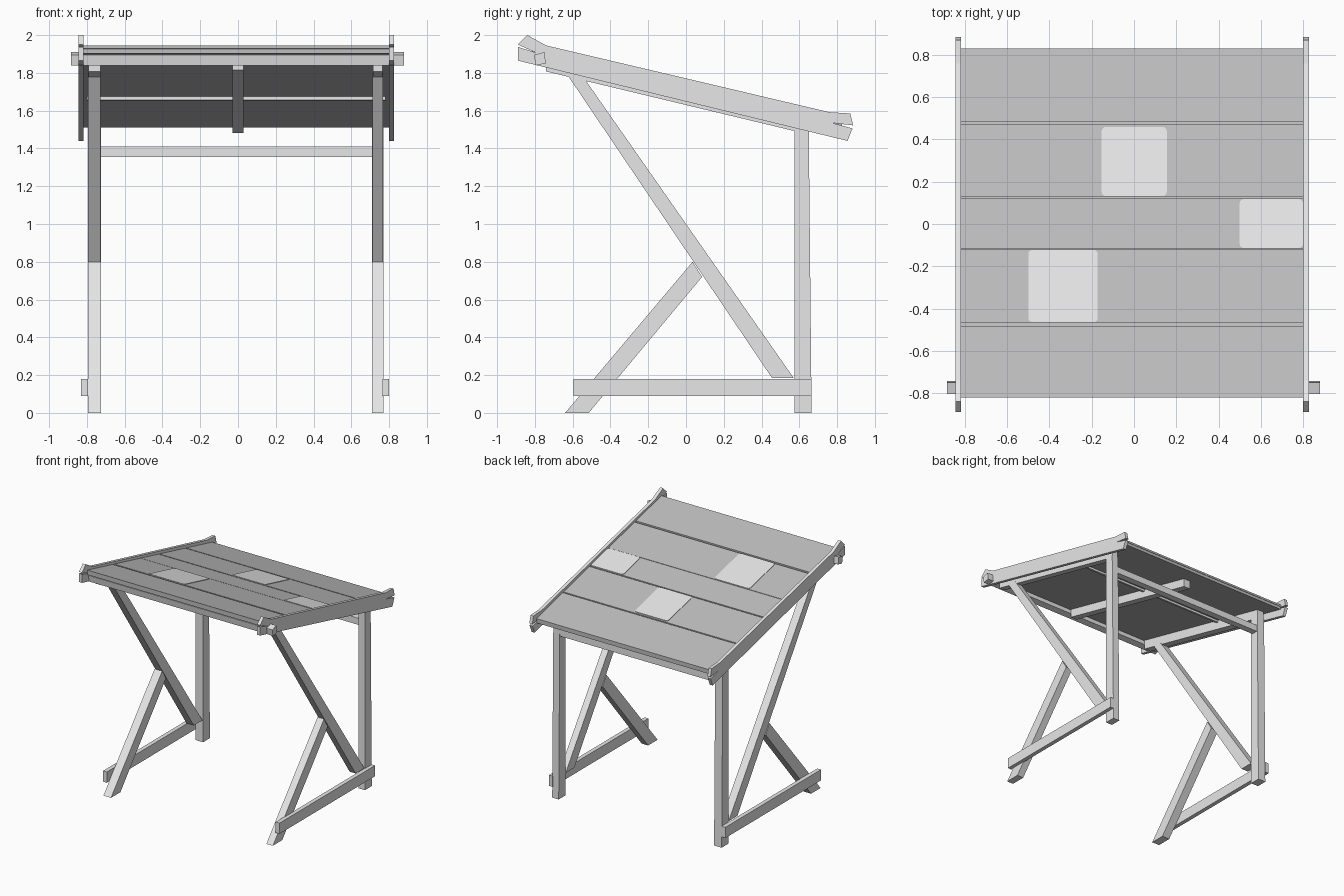
import bpy, bmesh, math

if "Cube" in bpy.data.objects:
    bpy.data.objects.remove(bpy.data.objects["Cube"])

def material(name, v):
    m = bpy.data.materials.new(name)
    m.diffuse_color = (v, v, v, 1)
    m.use_nodes = True
    m.node_tree.nodes["Principled BSDF"].inputs["Base Color"].default_value = m.diffuse_color
    return m

LIGHT = material("light wood", 0.8)
DARK = material("roof board grey", 0.52)

def roof_z(y):
    return 1.748 - 0.24 * y

def extrude_poly(name, pts, vec, mat):
    """Solid made by sweeping a polygon along a vector."""
    bm = bmesh.new()
    face = bm.faces.new([bm.verts.new(p) for p in pts])
    ext = bmesh.ops.extrude_face_region(bm, geom=[face])
    moved = [g for g in ext["geom"] if isinstance(g, bmesh.types.BMVert)]
    bmesh.ops.translate(bm, verts=moved, vec=vec)
    bmesh.ops.recalc_face_normals(bm, faces=bm.faces)
    me = bpy.data.meshes.new(name)
    bm.to_mesh(me)
    bm.free()
    me.materials.append(mat)
    ob = bpy.data.objects.new(name, me)
    bpy.context.collection.objects.link(ob)
    return ob

def side_part(name, x0, x1, yz, mat=LIGHT):
    return extrude_poly(name, [(x0, y, z) for y, z in yz], (x1 - x0, 0, 0), mat)

def rect(y0, y1, z0, z1):
    return [(y0, z0), (y1, z0), (y1, z1), (y0, z1)]

def sloped(y0, y1, top, bottom):
    """Profile following the roof slope, offsets measured from the roof top."""
    return [(y0, roof_z(y0) + bottom), (y1, roof_z(y1) + bottom),
            (y1, roof_z(y1) + top), (y0, roof_z(y0) + top)]

# Side rail outline with flared, split ends
RAIL = [(-0.89, 1.865), (-0.89, 1.938), (-0.79, 1.905), (-0.89, 1.95),
        (-0.84, 2.0), (-0.74, 1.945), (0.76, 1.592), (0.87, 1.585),
        (0.885, 1.522), (0.77, 1.536), (0.882, 1.506), (0.855, 1.44)]

# Side frames: legs, braces, stretcher, rafter and rail
for side, leg, stretch, rail in (
        ("left", (-0.795, -0.725), (-0.83, -0.795), (-0.845, -0.818)),
        ("right", (0.71, 0.77), (0.765, 0.80), (0.80, 0.827))):
    side_part("back_post_" + side, *leg,
              [(0.575, 0), (0.665, 0), (0.65, 1.49), (0.575, 1.51)])
    side_part("long_brace_" + side, leg[0] + 0.002, leg[1] - 0.002,
              [(0.455, 0.185), (0.57, 0.185), (-0.545, 1.78), (-0.635, 1.80)])
    side_part("front_leg_" + side, *leg,
              [(-0.64, 0), (-0.515, 0), (0.085, 0.72), (0.035, 0.80)])
    side_part("stretcher_" + side, *stretch, rect(-0.595, 0.665, 0.09, 0.18))
    side_part("rafter_" + side, leg[0] + 0.004, leg[1] - 0.004,
              sloped(-0.74, 0.65, -0.038, -0.118))
    side_part("side_rail_" + side, *rail, RAIL)

# Middle rafter and cross beams
side_part("middle_rafter", -0.03, 0.03, sloped(-0.74, 0.65, -0.038, -0.11))
side_part("front_beam", -0.885, 0.88,
          [(-0.795, 1.84), (-0.742, 1.85), (-0.75, 1.91), (-0.805, 1.895)])
side_part("back_cross_beam", -0.727, 0.712, rect(0.59, 0.645, 1.355, 1.41))
side_part("roof_batten", -0.80, 0.78, sloped(0.14, 0.165, -0.038, -0.058))

# Roof: continuous deck with boards separated by grooves
side_part("roof_deck", -0.82, 0.802, sloped(-0.815, 0.825, -0.012, -0.04), DARK)
for i, (a, b) in enumerate(((-0.82, -0.482), (-0.466, -0.12), (-0.116, 0.12),
                            (0.13, 0.472), (0.482, 0.83))):
    side_part(f"roof_board_{i + 1}", -0.82, 0.802, sloped(a, b, 0, -0.016), DARK)

# Thin pale patches with rounded corners
def patch(name, x0, x1, y0, y1, r=0.02):
    pts = []
    for k, (cx, cy) in enumerate(((x1 - r, y1 - r), (x0 + r, y1 - r),
                                  (x0 + r, y0 + r), (x1 - r, y0 + r))):
        for j in range(4):
            a = math.pi / 2 * (k + j / 3)
            x, y = cx + r * math.cos(a), cy + r * math.sin(a)
            pts.append((x, y, roof_z(y) + 0.004))
    extrude_poly(name, pts, (0, 0, -0.006), LIGHT)

patch("roof_patch_back", -0.153, 0.155, 0.132, 0.46)
patch("roof_patch_side", 0.50, 0.80, -0.114, 0.118)
patch("roof_patch_front", -0.50, -0.172, -0.464, -0.122)
